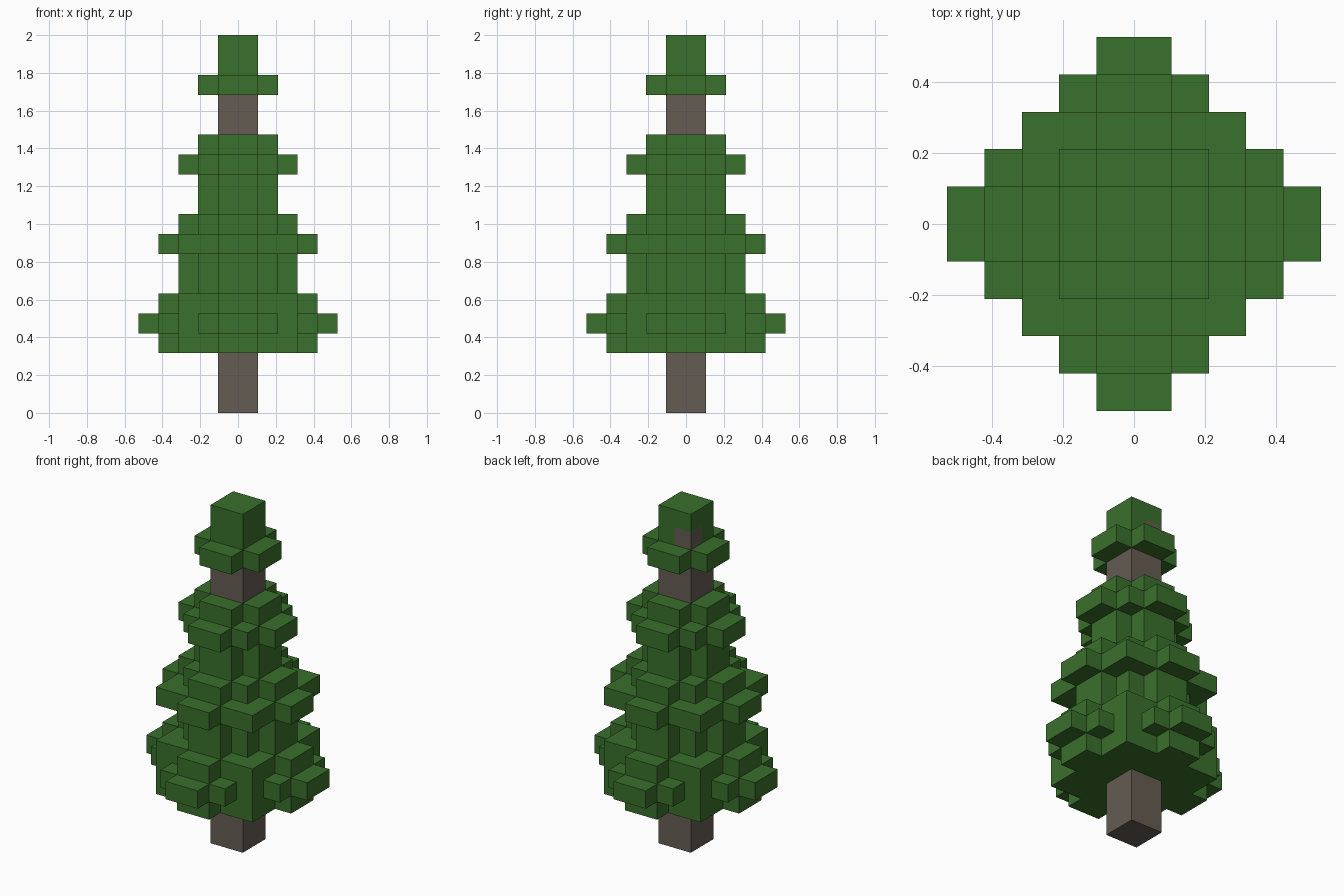
import bpy
import bmesh

UNIT = 2 / 19  # edge of one block

cube = bpy.data.objects.get("Cube")
if cube:
    bpy.data.objects.remove(cube, do_unlink=True)


def make_material(name, color):
    mat = bpy.data.materials.new(name)
    mat.use_nodes = True
    mat.diffuse_color = color
    mat.node_tree.nodes["Principled BSDF"].inputs["Base Color"].default_value = color
    return mat


LEAF = make_material("leaf_green", (0.042, 0.162, 0.025, 1))
BARK = make_material("bark_brown", (0.130, 0.107, 0.084, 1))


def stepped_outline(rows):
    """Four-way symmetric block outline; rows give the reach at each step off the axis."""
    quarter = []
    for i, reach in enumerate(rows):
        if i and reach == rows[i - 1]:
            quarter.pop()
        elif i:
            quarter.append((reach, i))
        quarter.append((reach, i + 1))
    outline = []
    for _ in range(4):
        outline += quarter
        quarter = [(-y, x) for x, y in quarter]
    return outline


def prism(name, outline, bottom, top, mat):
    """Extrude an outline, measured in blocks, between two heights."""
    bm = bmesh.new()
    base = bm.faces.new([bm.verts.new((x * UNIT, y * UNIT, bottom * UNIT))
                         for x, y in outline])
    extruded = bmesh.ops.extrude_face_region(bm, geom=[base], use_keep_orig=True)
    lifted = [v for v in extruded["geom"] if isinstance(v, bmesh.types.BMVert)]
    bmesh.ops.translate(bm, verts=lifted, vec=(0, 0, (top - bottom) * UNIT))
    bmesh.ops.recalc_face_normals(bm, faces=bm.faces)
    mesh = bpy.data.meshes.new(name)
    bm.to_mesh(mesh)
    bm.free()
    mesh.materials.append(mat)
    obj = bpy.data.objects.new(name, mesh)
    bpy.context.collection.objects.link(obj)
    return obj


# Plan shapes, from widest to narrowest
DIAMOND = stepped_outline([5, 4, 3, 2, 1])
BROAD = stepped_outline([4, 3, 3, 1])
MEDIUM = stepped_outline([3, 2, 1])
CROSS = stepped_outline([2, 1])
POST = stepped_outline([1])

# Trunk
prism("lower_trunk", POST, 0, 3, BARK)
prism("upper_trunk", POST, 14, 16, BARK)

# Foliage tiers, stacked upwards
tiers = [
    ("bottom_tier_base", BROAD, 3, 4),
    ("bottom_tier_rim", DIAMOND, 4, 5),
    ("bottom_tier_cap", BROAD, 5, 6),
    ("lower_core", MEDIUM, 6, 8),
    ("middle_tier_rim", BROAD, 8, 9),
    ("middle_tier_cap", MEDIUM, 9, 10),
    ("upper_core", CROSS, 10, 12),
    ("upper_tier_rim", MEDIUM, 12, 13),
    ("upper_tier_cap", CROSS, 13, 14),
    ("crown_rim", CROSS, 16, 17),
    ("crown_tip", POST, 18, 19),
]
for name, outline, bottom, top in tiers:
    prism(name, outline, bottom, top, LEAF)

# Crown base with one bark block showing at its back corner
prism("crown_base", [(-1, -1), (1, -1), (1, 1), (0, 1), (0, 0), (-1, 0)], 17, 18, LEAF)
prism("exposed_bark_block", [(-1, 0), (0, 0), (0, 1), (-1, 1)], 17, 18, BARK)
